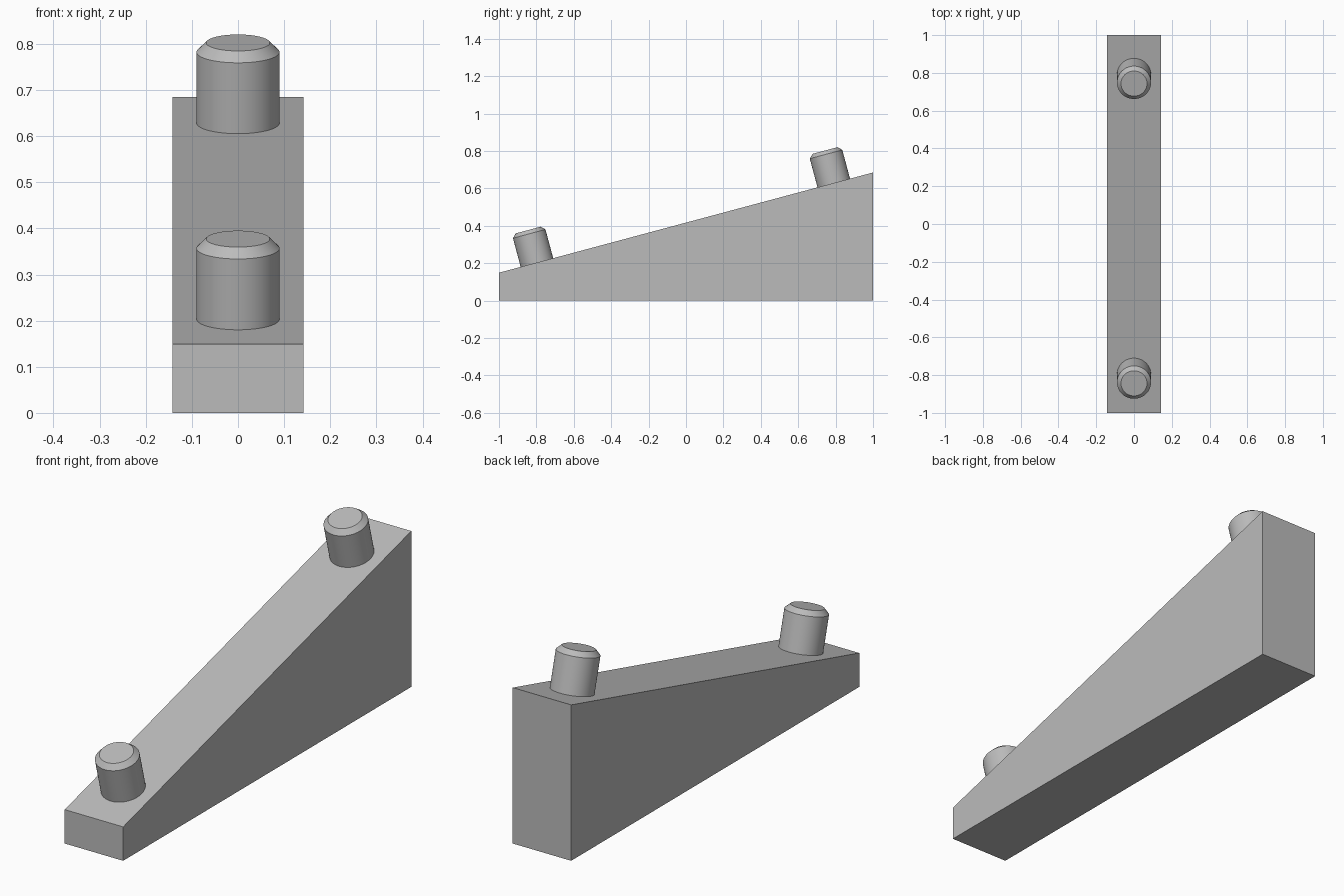
import bpy
import bmesh
from math import radians, tan
from mathutils import Matrix

cube = bpy.data.objects.get("Cube")
if cube:
    bpy.data.objects.remove(cube, do_unlink=True)

SLOPE = radians(15)
HALF_WIDTH = 0.142
FRONT_HEIGHT = 0.149

grey = bpy.data.materials.new("plain grey")
grey.use_nodes = True
grey.diffuse_color = (0.5, 0.5, 0.5, 1)
grey.node_tree.nodes["Principled BSDF"].inputs["Base Color"].default_value = (0.5, 0.5, 0.5, 1)


def ramp_height(y):
    return FRONT_HEIGHT + (y + 1) * tan(SLOPE)


def add_object(name, bm):
    bmesh.ops.recalc_face_normals(bm, faces=bm.faces)
    mesh = bpy.data.meshes.new(name)
    bm.to_mesh(mesh)
    bm.free()
    mesh.materials.append(grey)
    obj = bpy.data.objects.new(name, mesh)
    bpy.context.collection.objects.link(obj)
    return obj


# Wedge body: side profile extruded across the width
bm = bmesh.new()
profile = [(-1, 0), (1, 0), (1, ramp_height(1)), (-1, ramp_height(-1))]
side = bm.faces.new([bm.verts.new((-HALF_WIDTH, y, z)) for y, z in profile])
extruded = bmesh.ops.extrude_face_region(bm, geom=[side])["geom"]
bmesh.ops.translate(bm, vec=(2 * HALF_WIDTH, 0, 0),
                    verts=[v for v in extruded if isinstance(v, bmesh.types.BMVert)])
add_object("wedge_body", bm)


# Chamfered pegs standing square to the slope
def add_peg(name, y, radius=0.09, height=0.18, chamfer=0.021):
    bm = bmesh.new()
    bmesh.ops.create_cone(bm, cap_ends=True, segments=64, radius1=radius,
                          radius2=radius, depth=height,
                          matrix=Matrix.Translation((0, 0, height / 2)))
    rim = [e for e in bm.edges if all(v.co.z > height / 2 for v in e.verts)]
    bmesh.ops.bevel(bm, geom=rim, offset=chamfer, segments=1, affect='EDGES')
    peg = add_object(name, bm)
    peg.location = (0, y, ramp_height(y))
    peg.rotation_euler.x = SLOPE
    bpy.ops.object.select_all(action='DESELECT')
    peg.select_set(True)
    bpy.context.view_layer.objects.active = peg
    bpy.ops.object.shade_smooth_by_angle(angle=radians(30))


add_peg("front_peg", -0.797)
add_peg("back_peg", 0.79)
